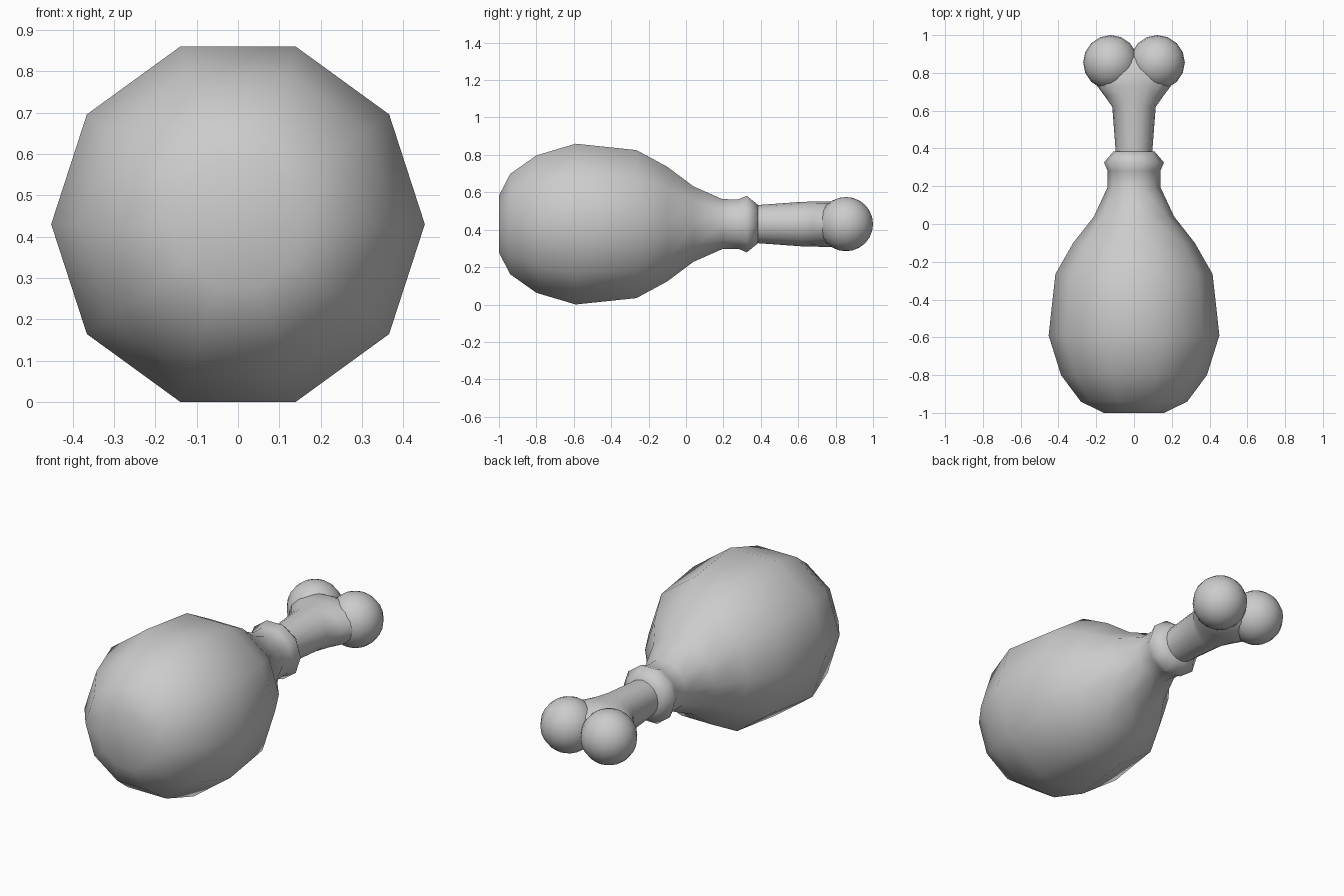
import bpy, bmesh, math

if "Cube" in bpy.data.objects:
    bpy.data.objects.remove(bpy.data.objects["Cube"])

CZ = 0.43  # height of the long axis


def loft(name, sections, sides):
    """Loft elliptical rings (y, half width, half height) along y, capped at both ends."""
    bm = bmesh.new()
    rings = []
    for y, rx, rz in sections:
        rings.append([bm.verts.new((rx * math.cos(2 * math.pi * i / sides), y,
                                    CZ + rz * math.sin(2 * math.pi * i / sides)))
                      for i in range(sides)])
    for a, b in zip(rings, rings[1:]):
        for i in range(sides):
            j = (i + 1) % sides
            bm.faces.new((a[i], a[j], b[j], b[i]))
    bm.faces.new(rings[0])
    bm.faces.new(rings[-1])
    bmesh.ops.recalc_face_normals(bm, faces=bm.faces)
    return finish(name, bm)


def finish(name, bm):
    mesh = bpy.data.meshes.new(name)
    bm.to_mesh(mesh)
    bm.free()
    obj = bpy.data.objects.new(name, mesh)
    bpy.context.collection.objects.link(obj)
    bpy.ops.object.select_all(action='DESELECT')
    obj.select_set(True)
    bpy.context.view_layer.objects.active = obj
    bpy.ops.object.shade_smooth_by_angle(angle=math.radians(65))
    return obj


# Meat: ten-sided turned body with a narrow neck and raised cuff
profile = [(-1.0, 0.16), (-0.94, 0.282), (-0.80, 0.386), (-0.59, 0.452),
           (-0.265, 0.416), (-0.10, 0.322), (0.04, 0.212), (0.195, 0.14),
           (0.28, 0.139), (0.325, 0.159), (0.385, 0.108)]
loft("meat", [(y, r, r) for y, r in profile], 10)

# Bone shaft: slim at the cuff, flaring sideways into the two knobs
loft("bone_shaft", [(0.32, 0.095, 0.10), (0.385, 0.097, 0.102), (0.62, 0.115, 0.119),
                    (0.68, 0.157, 0.12), (0.73, 0.195, 0.122), (0.80, 0.22, 0.122),
                    (0.87, 0.19, 0.085), (0.915, 0.10, 0.03)], 16)

# Bone knobs: mirrored pair of overlapping balls
for side, label in ((-1, "left"), (1, "right")):
    bm = bmesh.new()
    bmesh.ops.create_uvsphere(bm, u_segments=16, v_segments=12, radius=0.145)
    bmesh.ops.translate(bm, verts=bm.verts, vec=(side * 0.124, 0.855, CZ))
    finish("bone_knob_" + label, bm)
